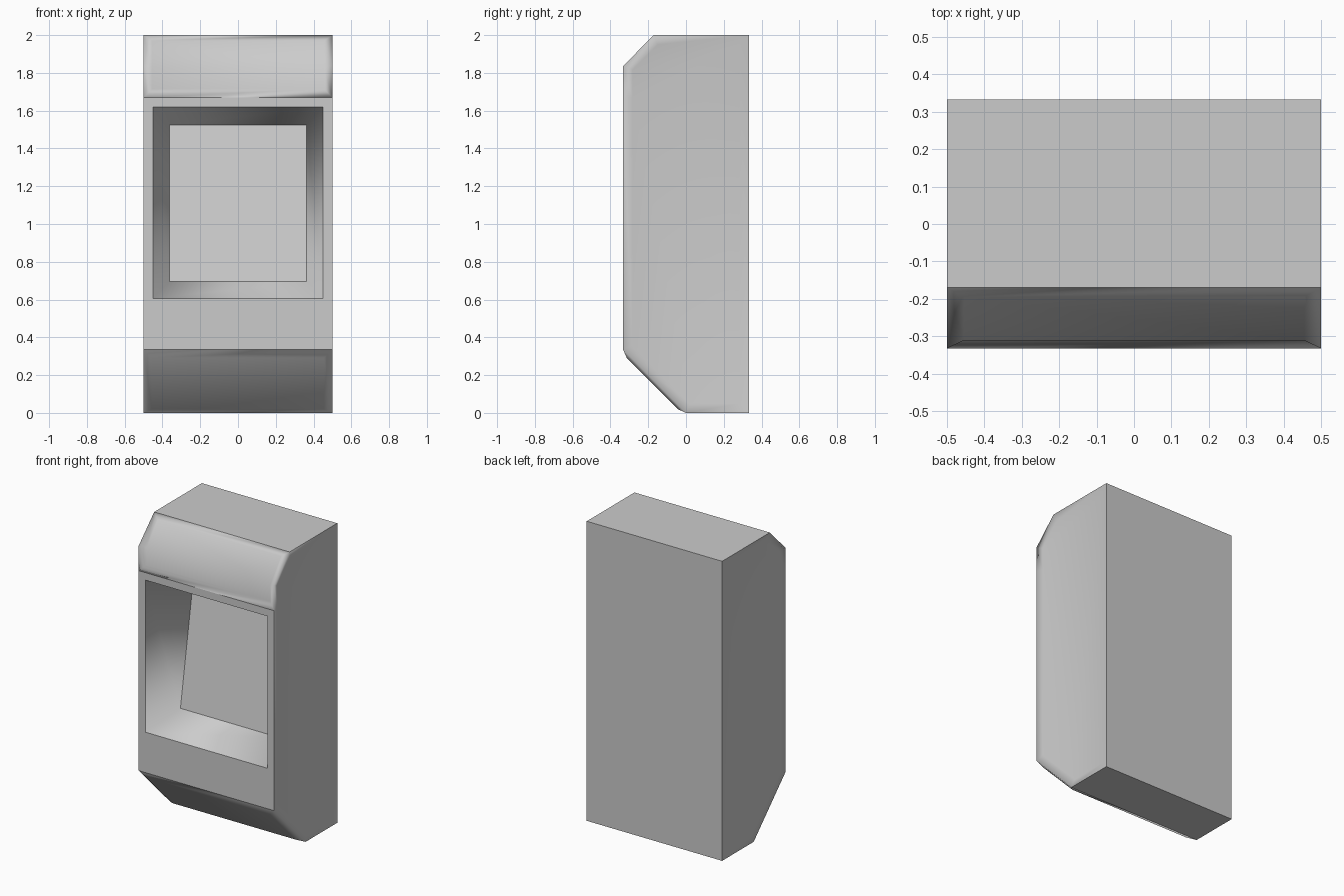
import bpy, bmesh

if "Cube" in bpy.data.objects:
    bpy.data.objects.remove(bpy.data.objects["Cube"])

W = 0.5
# side profile (y, z), counter-clockwise seen from +x
PROFILE = [(0.333, 0), (0.333, 2), (-0.17, 2), (-0.333, 1.837),
           (-0.333, 1.67), (-0.333, 0.335), (0, 0)]

bm = bmesh.new()
left = [bm.verts.new((-W, y, z)) for y, z in PROFILE]
right = [bm.verts.new((W, y, z)) for y, z in PROFILE]
n = len(PROFILE)
# strips: 0 back, 1 top, 2 top chamfer, 3 brow, 4 front, 5 bottom chamfer, 6 base
strips = [bm.faces.new((left[i], left[(i + 1) % n], right[(i + 1) % n], right[i]))
          for i in range(n)]
sides = [bm.faces.new(left), bm.faces.new(right)]
bmesh.ops.recalc_face_normals(bm, faces=bm.faces[:])
smooth = set()


def panel(faces, inset, depth):
    """Inset a region with sloped rims; negative depth sinks it."""
    rims = bmesh.ops.inset_region(bm, faces=faces, thickness=inset, depth=depth,
                                  use_boundary=True, use_even_offset=True)["faces"]
    smooth.update(rims)
    smooth.update(faces)


def inner_rect(face, half_x, z0, y0, z1, y1):
    """Inset a front face and fit the new face to a rectangle."""
    rims = bmesh.ops.inset_region(bm, faces=[face], thickness=0.03)["faces"]
    mid = face.calc_center_median().z
    for v in face.verts:
        x = half_x if v.co.x > 0 else -half_x
        v.co = (x, y1, z1) if v.co.z > mid else (x, y0, z0)
    return rims


# shallow side panels
for f in sides:
    panel([f], 0.05, -0.01)

# sunken header panel wrapping over the top chamfer
panel([strips[2], strips[3]], 0.045, -0.022)
for v in strips[2].verts:
    if v.co.z > 1.9:
        v.co.y, v.co.z = -0.195, 1.97

# raised panel under the front
panel([strips[5]], 0.045, 0.017)

# deep screen recess with a backward-leaning screen
screen = strips[4]
inner_rect(screen, 0.45, 0.605, -0.333, 1.62, -0.333)
smooth.update(inner_rect(screen, 0.3625, 0.695, -0.09, 1.525, 0.05))

# rims blend softly, cabinet edges stay crisp
for f in bm.faces:
    f.smooth = f in smooth
for e in bm.edges:
    e.smooth = all(f in smooth for f in e.link_faces)

mesh = bpy.data.meshes.new("wall_terminal_cabinet")
bm.to_mesh(mesh)
bm.free()
cabinet = bpy.data.objects.new("wall_terminal_cabinet", mesh)
bpy.context.collection.objects.link(cabinet)
